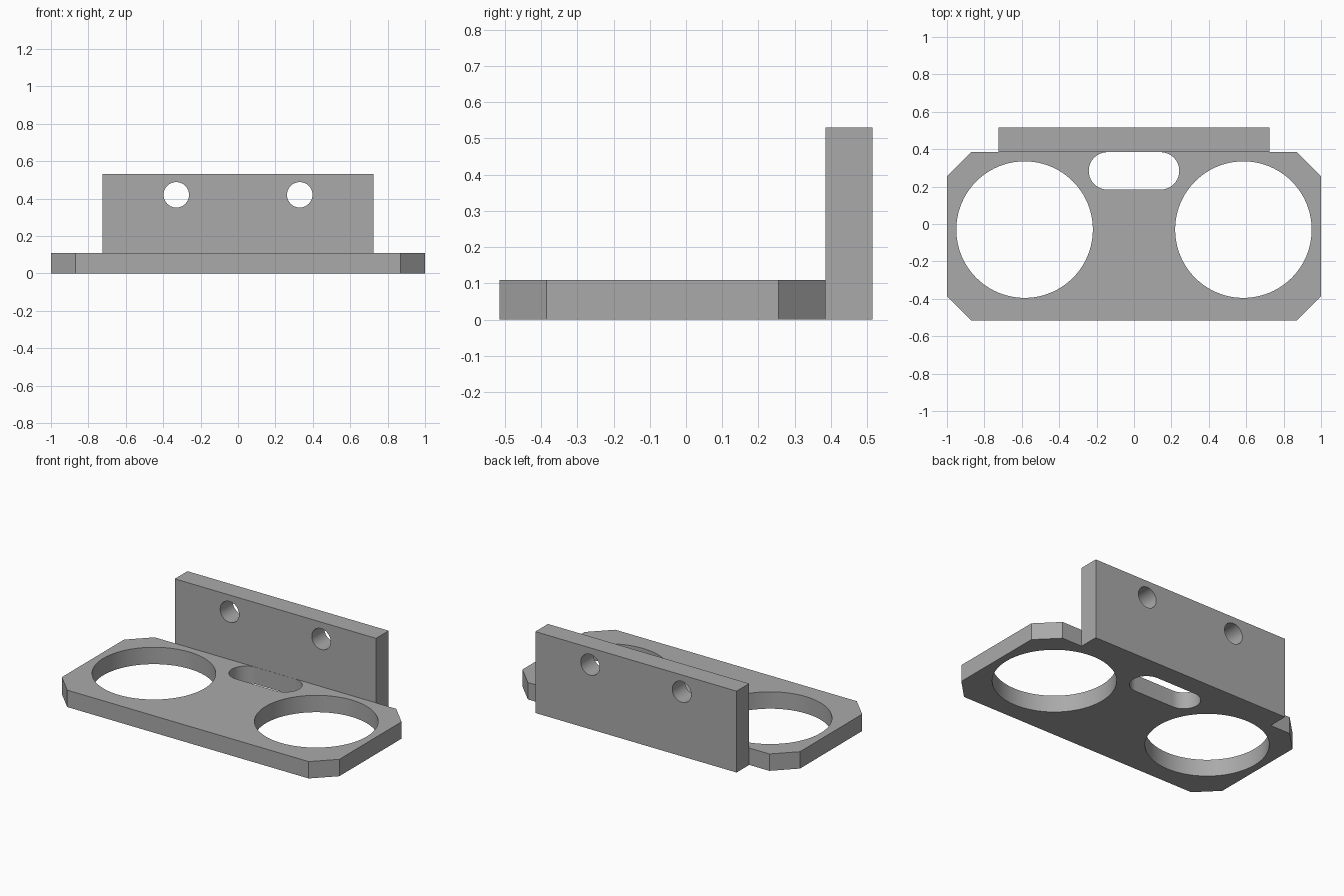
import bpy, bmesh, math
from mathutils import Vector

cube = bpy.data.objects.get("Cube")
if cube:
    bpy.data.objects.remove(cube, do_unlink=True)

grey = bpy.data.materials.new("plain grey")
grey.use_nodes = True
colour = (0.4, 0.4, 0.4, 1)
grey.diffuse_color = colour
grey.node_tree.nodes["Principled BSDF"].inputs["Base Color"].default_value = colour

BACK, FRONT, CHAMFER = 0.385, -0.515, 0.13
THICK, WALL_DEPTH, WALL_TOP, WALL_HALF = 0.11, 0.13, 0.53, 0.725


def add_object(name, bm):
    bmesh.ops.recalc_face_normals(bm, faces=bm.faces)
    mesh = bpy.data.meshes.new(name)
    bm.to_mesh(mesh)
    bm.free()
    mesh.materials.append(grey)
    obj = bpy.data.objects.new(name, mesh)
    bpy.context.collection.objects.link(obj)
    return obj


def extrude(bm, face, offset):
    """Push a face out by an offset and return the moved cap."""
    cap = bmesh.ops.extrude_discrete_faces(bm, faces=[face])["faces"][0]
    bmesh.ops.translate(bm, verts=cap.verts, vec=offset)
    return cap


def prism(outline, place, offset):
    """Extrude a 2D outline, placed in space by a function."""
    bm = bmesh.new()
    base = bm.faces.new([bm.verts.new(place(*p)) for p in outline])
    geom = bmesh.ops.extrude_face_region(bm, geom=[base])["geom"]
    moved = [g for g in geom if isinstance(g, bmesh.types.BMVert)]
    bmesh.ops.translate(bm, verts=moved, vec=offset)
    bmesh.ops.recalc_face_normals(bm, faces=bm.faces)
    return bm


def round_outline(cx, cy, radius, half_straight=0.0, steps=64):
    """Circle, or a slot when the straight length is not zero."""
    points = []
    for side in (1, -1):
        for i in range(steps // 2 + (half_straight > 0)):
            a = -side * math.pi / 2 + 2 * math.pi * i / steps
            points.append((cx + side * half_straight + radius * math.cos(a),
                           cy + radius * math.sin(a)))
    return points


# Chamfered base plate, with the wall footprint marked on the back edge
right = [(WALL_HALF, BACK), (1 - CHAMFER, BACK), (1, BACK - CHAMFER),
         (1, FRONT + CHAMFER), (1 - CHAMFER, FRONT)]
outline = right + [(-x, y) for x, y in reversed(right)]
bm = prism(outline, lambda x, y: (x, y, 0), (0, 0, THICK))

# Back wall, grown backward and then upward from the plate
edge = max(bm.faces, key=lambda f: f.normal.y * f.calc_area())
for direction, length in ((Vector((0, 1, 0)), WALL_DEPTH),
                          (Vector((0, 0, 1)), WALL_TOP - THICK)):
    region = bmesh.ops.extrude_face_region(bm, geom=[edge])["geom"]
    cap = next(g for g in region if isinstance(g, bmesh.types.BMFace))
    if edge.is_valid:
        bmesh.ops.delete(bm, geom=[edge], context="FACES_ONLY")
    bmesh.ops.translate(bm, verts=cap.verts, vec=direction * length)
    bm.normal_update()
    wall_faces = [f for f in bm.faces
                  if f.calc_center_median().y > BACK and len(f.verts) == 4]
    edge = max(wall_faces, key=lambda f: f.calc_center_median().z)
bracket = add_object("mounting_bracket", bm)

# Cutters: cup openings, rounded slot and screw holes
def flat(x, y):
    return (x, y, -0.1)


def upright(x, z):
    return (x, 0.3, z)


up, backward = (0, 0, 0.4), (0, 0.4, 0)
cutters = [("slot_cutter", prism(round_outline(0, 0.284, 0.1, 0.142), flat, up))]
for side, x in (("left", 1), ("right", -1)):
    cutters.append((side + "_cup_cutter",
                    prism(round_outline(x * 0.585, -0.03, 0.365, steps=96), flat, up)))
    cutters.append((side + "_screw_cutter",
                    prism(round_outline(x * 0.33, 0.42, 0.068), upright, backward)))

for name, shape in cutters:
    cutter = add_object(name, shape)
    mod = bracket.modifiers.new(name, "BOOLEAN")
    mod.operation, mod.solver, mod.object = "DIFFERENCE", "EXACT", cutter
    bpy.context.view_layer.objects.active = bracket
    bpy.ops.object.modifier_apply(modifier=name)
    bpy.data.objects.remove(cutter, do_unlink=True)

# Smooth bores with sharp edges
bpy.ops.object.select_all(action="DESELECT")
bracket.select_set(True)
bpy.context.view_layer.objects.active = bracket
bpy.ops.object.shade_smooth_by_angle(angle=math.radians(30))
